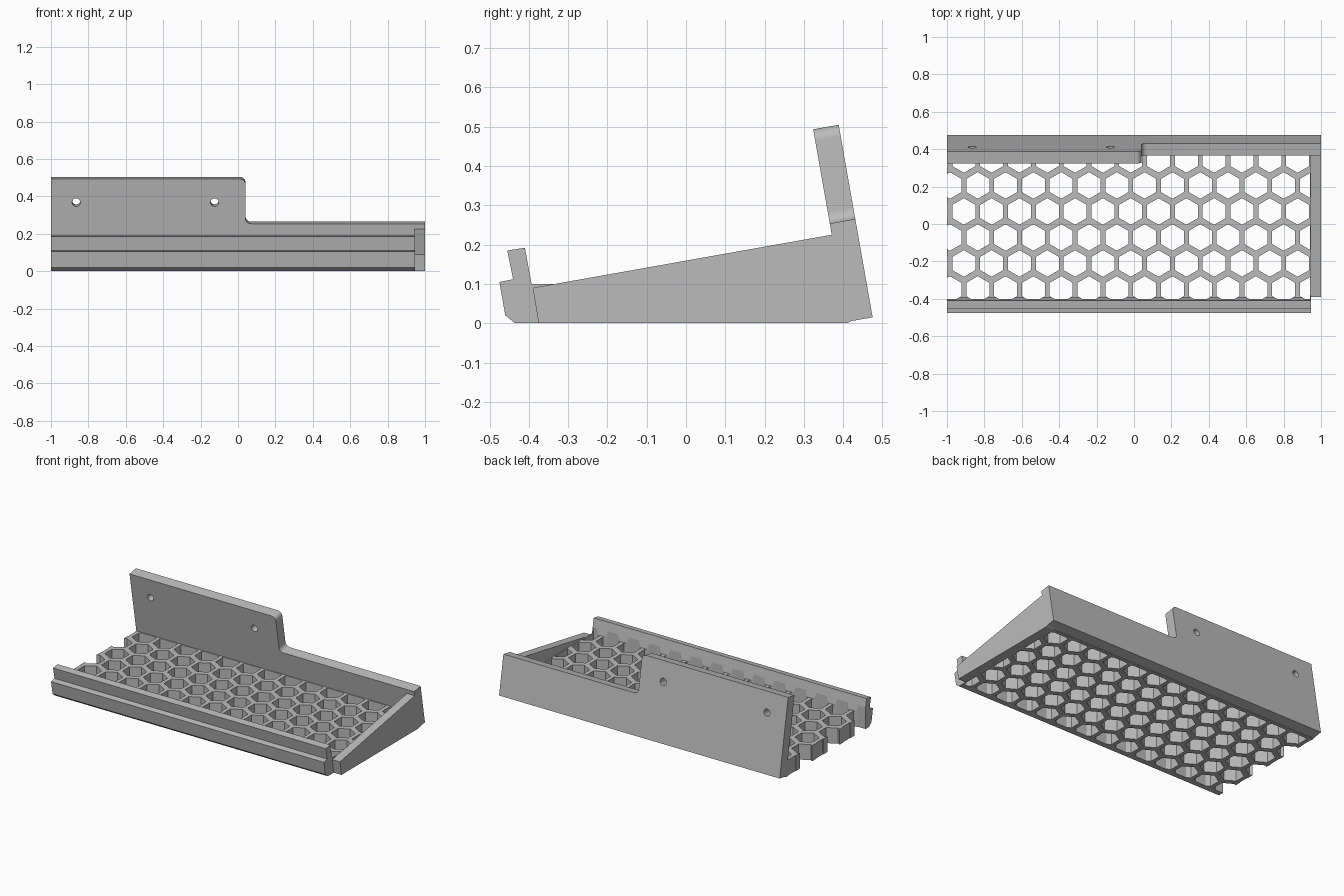
import bpy, bmesh
from math import sin, cos, pi, radians, sqrt
from mathutils import Vector

if "Cube" in bpy.data.objects:
    bpy.data.objects.remove(bpy.data.objects["Cube"])

GREY = (0.5, 0.5, 0.5, 1)
mat = bpy.data.materials.new("plain grey")
mat.use_nodes = True
mat.diffuse_color = GREY
mat.node_tree.nodes["Principled BSDF"].inputs["Base Color"].default_value = GREY

LEFT, INNER, RIGHT = -1.0, 0.945, 1.0
TILT = radians(10)
UP = Vector((0, -sin(TILT), cos(TILT)))         # along the leaning wall
FORWARD = Vector((0, -cos(TILT), -sin(TILT)))   # through the leaning wall
BASE = Vector((0, 0.475, 0.015))                # rear foot of the wall


def finish(name, bm):
    bmesh.ops.recalc_face_normals(bm, faces=bm.faces)
    mesh = bpy.data.meshes.new(name)
    bm.to_mesh(mesh)
    bm.free()
    mesh.materials.append(mat)
    ob = bpy.data.objects.new(name, mesh)
    bpy.context.collection.objects.link(ob)
    return ob


def extrude(bm, vector):
    geom = bmesh.ops.extrude_face_region(bm, geom=bm.faces[:])["geom"]
    verts = [g for g in geom if isinstance(g, bmesh.types.BMVert)]
    bmesh.ops.translate(bm, verts=verts, vec=vector)


def prism(name, outlines, vector):
    bm = bmesh.new()
    for outline in outlines:
        bm.faces.new([bm.verts.new(p) for p in outline])
    extrude(bm, vector)
    return finish(name, bm)


def side_profile(name, points, x0, x1):
    return prism(name, [[(x0, y, z) for y, z in points]], (x1 - x0, 0, 0))


def cut(target, cutter):
    mod = target.modifiers.new("cut", "BOOLEAN")
    mod.object = cutter
    mod.solver = "EXACT"
    bpy.context.view_layer.objects.active = target
    bpy.ops.object.modifier_apply(modifier=mod.name)
    bpy.data.objects.remove(cutter)


def arc(cx, cy, r, start, end, n=8):
    return [(cx + r * cos(radians(start + (end - start) * i / n)),
             cy + r * sin(radians(start + (end - start) * i / n))) for i in range(n + 1)]


# Shelf floor with the stepped front lip
shelf = side_profile("shelf_floor_and_lip", [
    (-0.435, 0), (-0.46, 0.02), (-0.475, 0.105), (-0.44, 0.112), (-0.455, 0.185),
    (-0.41, 0.192), (-0.393, 0.1), (0.4, 0.1), (0.41, 0)], LEFT, INNER)

# Honeycomb openings, trimmed to the floor area
PITCH_X, PITCH_Y, HOLE = 0.1487, 0.139, 0.123
bm = bmesh.new()
for row in range(6):
    shift = PITCH_X / 2 if row % 2 == 0 else 0
    for col in range(-1, 14):
        cx = -0.984 + shift + col * PITCH_X
        cy = 0.345 - row * PITCH_Y
        r = HOLE / sqrt(3)
        bm.faces.new([bm.verts.new((cx + r * sin(k * pi / 3), cy + r * cos(k * pi / 3), -0.1))
                      for k in range(6)])
for co, normal in (((0, -0.4, 0), (0, -1, 0)), ((0, 0.388, 0), (0, 1, 0)),
                   ((0.94, 0, 0), (1, 0, 0))):
    bmesh.ops.bisect_plane(bm, geom=bm.verts[:] + bm.edges[:] + bm.faces[:],
                           plane_co=co, plane_no=normal, clear_outer=True)
extrude(bm, (0, 0, 0.5))
cut(shelf, finish("honeycomb_cutter", bm))

# Wedge-shaped end wall
side_profile("end_wall", [(-0.375, 0), (-0.39, 0.09), (0.37, 0.225), (0.4, 0.225),
                          (0.43, 0.01), (0.41, 0)], INNER, RIGHT)

# Leaning back wall, tall on one half with a rounded step down
TALL, LOW, STEP, R = 0.4975, 0.254, 0.04, 0.03
outline = [(LEFT, 0), (RIGHT, 0), (RIGHT, LOW)]
outline += arc(STEP + R, LOW + R, R, 270, 180)
outline += arc(STEP - R, TALL - R, R, 0, 90)
outline += [(LEFT, TALL)]


def on_wall(points, offset=0.0):
    return [BASE + Vector((x, 0, 0)) + UP * v + FORWARD * offset for x, v in points]


wall = prism("back_wall", [on_wall(outline)], FORWARD * 0.066)

# Screw holes through the tall half
holes = [on_wall(arc(x, 0.37, 0.022, 0, 345, 23), -0.05) for x in (-0.865, -0.125)]
cut(wall, prism("screw_hole_cutter", holes, FORWARD * 0.2))

bpy.ops.object.select_all(action="DESELECT")
wall.select_set(True)
bpy.context.view_layer.objects.active = wall
bpy.ops.object.shade_smooth_by_angle(angle=radians(30))
